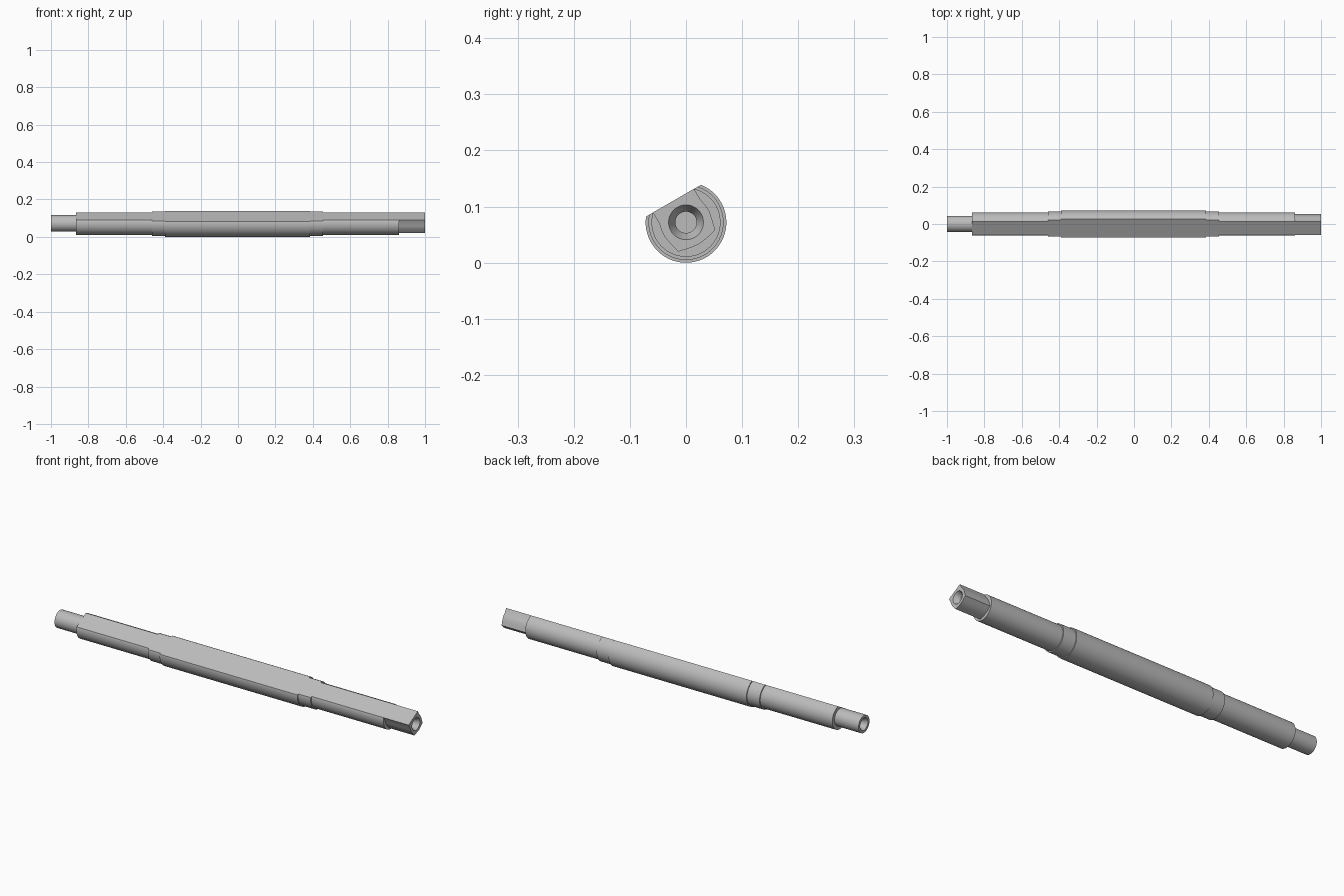
import bpy, bmesh, math
from mathutils import Vector

cube = bpy.data.objects.get("Cube")
if cube:
    bpy.data.objects.remove(cube)

AXIS_Z = 0.072
FLAT = 0.0445                                   # distance of the long flat from the axis
NORMAL = Vector((0, -0.5, math.sqrt(0.75)))     # direction the flat faces
SEGMENTS = 64

steel = bpy.data.materials.new("grey steel")
steel.use_nodes = True
steel.diffuse_color = (0.5, 0.5, 0.5, 1)
steel.node_tree.nodes["Principled BSDF"].inputs["Base Color"].default_value = (0.5, 0.5, 0.5, 1)


def finish(bm, name):
    bmesh.ops.recalc_face_normals(bm, faces=bm.faces)
    mesh = bpy.data.meshes.new(name)
    bm.to_mesh(mesh)
    bm.free()
    mesh.materials.append(steel)
    ob = bpy.data.objects.new(name, mesh)
    ob.location.z = AXIS_Z
    bpy.context.collection.objects.link(ob)
    bpy.context.view_layer.objects.active = ob
    ob.select_set(True)
    bpy.ops.object.shade_smooth_by_angle(angle=math.radians(25))
    ob.select_set(False)


def ring(bm, x, outline):
    return [bm.verts.new((x, y, z)) for y, z in outline]


def circle(r):
    return [(r * math.cos(a), r * math.sin(a))
            for a in (math.tau * i / SEGMENTS for i in range(SEGMENTS))]


def loft(bm, stations):
    """Skin circles of (x, radius) in order and return the first and last ring."""
    rings = [ring(bm, x, circle(r)) for x, r in stations]
    for a, b in zip(rings, rings[1:]):
        for i in range(SEGMENTS):
            j = (i + 1) % SEGMENTS
            bm.faces.new((a[i], a[j], b[j], b[i]))
    return rings[0], rings[-1]


# Stepped shaft with a centre hole in its round end, cut by one long flat
bm = bmesh.new()
first, last = loft(bm, [
    (-0.93, 0.019), (-0.975, 0.019), (-1, 0.031), (-1, 0.044),
    (-0.865, 0.044), (-0.865, 0.0615), (-0.46, 0.0615), (-0.46, 0.067),
    (-0.39, 0.067), (-0.39, 0.072), (0.385, 0.072), (0.385, 0.067),
    (0.455, 0.067), (0.455, 0.0615), (0.86, 0.0615)])
bm.faces.new(first)
bm.faces.new(last)
cut = bmesh.ops.bisect_plane(
    bm, geom=bm.verts[:] + bm.edges[:] + bm.faces[:], dist=1e-6,
    plane_co=NORMAL * FLAT, plane_no=NORMAL, clear_outer=True)
rim = [e for e in cut["geom_cut"] if isinstance(e, bmesh.types.BMEdge)]
bmesh.ops.edgenet_fill(bm, edges=rim)
finish(bm, "stepped_shaft")

# Drive end: four corners, wavy sides, symmetric about the flat's normal
half = [(43.5, 0.0615), (62, 0.048), (78, 0.046), (95, 0.046), (115, 0.047),
        (135, 0.054), (150, 0.048), (165, 0.0455)]
polar = half + [(180, 0.045)] + [(360 - a, r) for a, r in reversed(half)]
outline = [(r * math.cos(math.radians(120 + a)), r * math.sin(math.radians(120 + a)))
           for a, r in polar]
bm = bmesh.new()
back, front = ring(bm, 0.86, outline), ring(bm, 1, outline)
for i in range(len(outline)):
    j = (i + 1) % len(outline)
    bm.faces.new((back[i], back[j], front[j], front[i]))
mouth, bottom = loft(bm, [(1, 0.031), (0.975, 0.019), (0.93, 0.019)])
bm.faces.new(bottom)
rims = [e for e in bm.edges if e.is_boundary and all(v.co.x > 0.99 for v in e.verts)]
bmesh.ops.triangle_fill(bm, edges=rims, use_beauty=True)
finish(bm, "drive_end")
